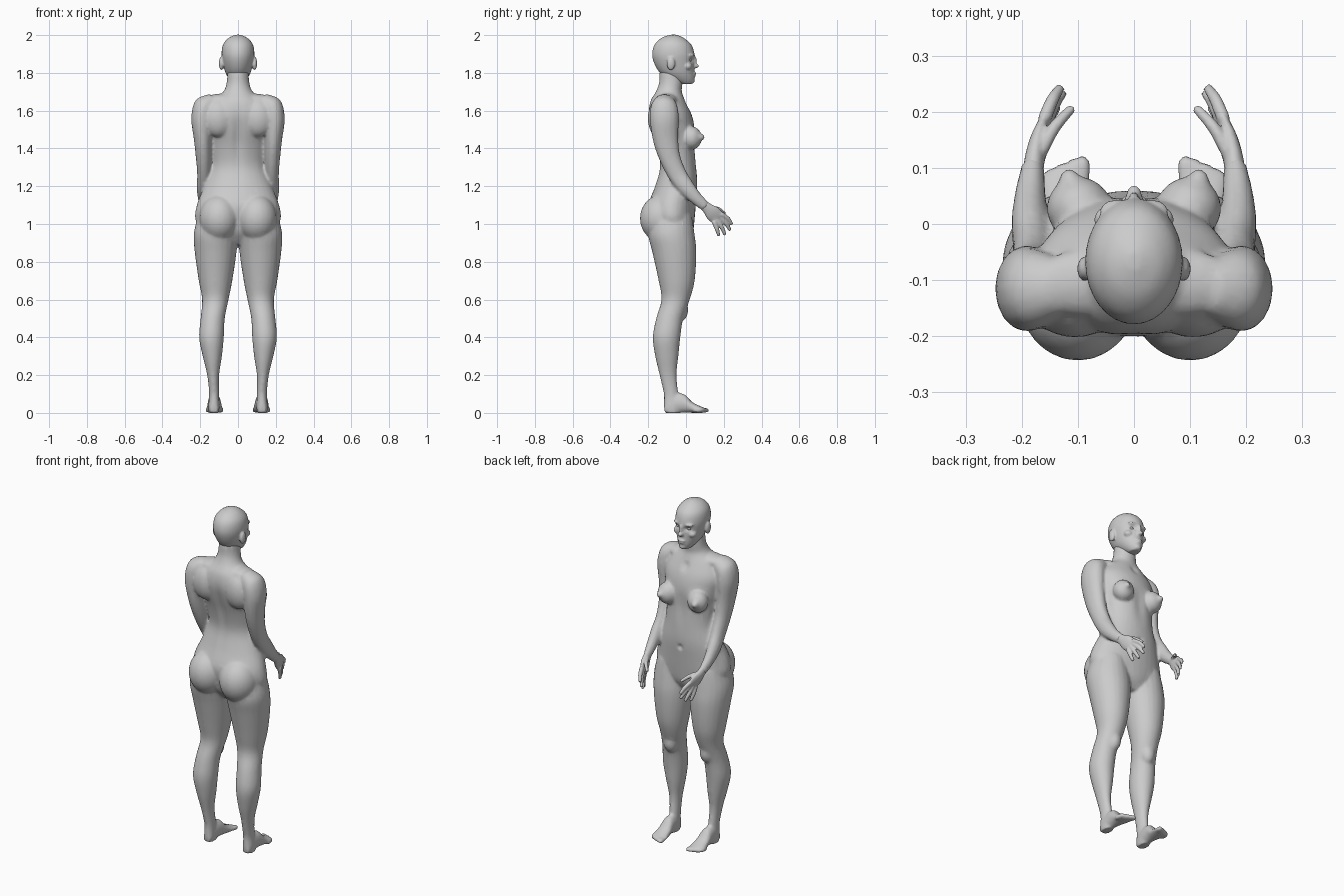
import bpy, bmesh, math
from mathutils import Vector, Matrix

skin = bpy.data.materials.new("plain_grey")
skin.diffuse_color = (0.6, 0.6, 0.6, 1)


def loft(bm, rings, steps=4, n=24):
    """Closed skin through elliptical rings (centre, u, v), eased between them."""
    p = [rings[0]] + rings + [rings[-1]]
    fine = []
    for i in range(1, len(p) - 2):
        for k in range(steps):
            t = k / steps
            w = (-t + 2*t*t - t**3, 2 - 5*t*t + 3*t**3, t + 4*t*t - 3*t**3, t**3 - t*t)
            fine.append([sum((p[i - 1 + j][c] * (w[j] / 2) for j in range(4)), Vector((0, 0, 0)))
                         for c in range(3)])
    fine.append(rings[-1])
    loops = [[bm.verts.new(c + u * math.cos(2*math.pi*a/n) + v * math.sin(2*math.pi*a/n))
              for a in range(n)] for c, u, v in fine]
    for lo, hi in zip(loops, loops[1:]):
        for a in range(n):
            b = (a + 1) % n
            bm.faces.new((lo[a], lo[b], hi[b], hi[a]))
    bm.faces.new(loops[0][::-1])
    bm.faces.new(loops[-1])


def level(z, x0, x1, y0, y1, s=1):
    """Horizontal ring from its bounds."""
    return [Vector((s*(x0 + x1)/2, (y0 + y1)/2, z)),
            Vector(((x1 - x0)/2, 0, 0)), Vector((0, (y1 - y0)/2, 0))]


def limb(bm, pts, s):
    """Tube along (x, y, z, side radius, depth radius)."""
    c = [Vector((s*q[0], q[1], q[2])) for q in pts]
    rings = []
    for i, q in enumerate(pts):
        t = (c[min(i + 1, len(c) - 1)] - c[max(i - 1, 0)]).normalized()
        u = Vector((1, 0, 0))
        u = (u - t * u.dot(t)).normalized()
        rings.append([c[i], u * q[3], t.cross(u) * q[4]])
    loft(bm, rings, n=16)


def blob(bm, c, r):
    bmesh.ops.create_uvsphere(bm, u_segments=24, v_segments=16, radius=1,
                              matrix=Matrix.Translation(c) @ Matrix.Diagonal((*r, 1)))


def finish(name, bm, voxel, smooth, ratio, dents=()):
    """Fuse the pieces into one skin, press in the dents, then lower the density."""
    bmesh.ops.recalc_face_normals(bm, faces=bm.faces)
    me = bpy.data.meshes.new(name)
    bm.to_mesh(me)
    bm.free()
    ob = bpy.data.objects.new(name, me)
    bpy.context.collection.objects.link(ob)
    bpy.context.view_layer.objects.active = ob
    ob.select_set(True)
    m = ob.modifiers.new("fuse", 'REMESH')
    m.mode = 'VOXEL'
    m.voxel_size = voxel
    bpy.ops.object.modifier_apply(modifier=m.name)
    m = ob.modifiers.new("soften", 'SMOOTH')
    m.factor, m.iterations = 0.5, smooth
    bpy.ops.object.modifier_apply(modifier=m.name)
    for c, r, off in dents:
        for v in ob.data.vertices:
            d = sum(((v.co[k] - c[k]) / r[k])**2 for k in range(3))
            if d < 6:
                v.co += Vector(off) * math.exp(-d)
    m = ob.modifiers.new("reduce", 'DECIMATE')
    m.ratio = ratio
    bpy.ops.object.modifier_apply(modifier=m.name)
    ob.data.materials.clear()
    ob.data.materials.append(skin)
    for f in ob.data.polygons:
        f.use_smooth = True
        f.material_index = 0
    ob.select_set(False)


# Torso and neck: height, half width, back, front
body = bmesh.new()
torso = [(.89, .09, -.12, .0), (.95, .17, -.17, .035), (1.02, .225, -.19, .045),
         (1.1, .218, -.2, .052), (1.2, .18, -.165, .06), (1.3, .145, -.14, .056),
         (1.4, .148, -.155, .05), (1.5, .165, -.185, .048), (1.58, .175, -.2, .03),
         (1.65, .135, -.19, -.002), (1.7, .078, -.16, -.022), (1.75, .06, -.142, -.018),
         (1.82, .055, -.14, -.02)]
loft(body, [level(z, -w, w, a, b) for z, w, a, b in torso], n=32)

# Legs: height, inner, outer, back, front
leg = [(1.05, .03, .21, -.18, .03), (.95, .003, .234, -.2, .045), (.85, .008, .229, -.178, .055),
       (.7, .03, .208, -.145, .046), (.6, .05, .19, -.13, .02), (.5, .07, .198, -.158, -.015),
       (.4, .075, .206, -.176, -.03), (.3, .085, .187, -.163, -.04), (.2, .1, .163, -.14, -.05),
       (.1, .1, .153, -.118, -.04), (.04, .098, .157, -.118, -.03), (0, .1, .155, -.112, -.03)]

# Upper limbs: x, y, z, side radius, depth radius
arm = [(.13, -.11, 1.655, .04, .05), (.175, -.115, 1.625, .058, .07), (.192, -.115, 1.56, .056, .077),
       (.187, -.108, 1.45, .047, .068), (.182, -.085, 1.35, .041, .056),
       (.18, -.045, 1.26, .036, .05), (.185, 0, 1.195, .034, .045),
       (.185, .05, 1.14, .028, .035), (.18, .105, 1.09, .02, .027)]

# Foot: y, inner, outer, top
foot = [(-.113, .105, .15, .045), (-.06, .095, .157, .1), (-.01, .09, .16, .1),
        (.03, .083, .165, .06), (.07, .078, .17, .038), (.095, .082, .167, .028)]

for s in (1, -1):
    loft(body, [level(*q, s) for q in leg])
    limb(body, arm, s)
    loft(body, [[Vector((s*(a + b)/2, y, h/2)), Vector(((b - a)/2, 0, 0)), Vector((0, 0, h/2))]
                for y, a, b, h in foot])
    for i in range(5):  # toes
        blob(body, (s*(.09 + i*.018), .1 - i*i*.0025, .014),
             (.013 if i == 0 else .01, .024, .014))
    blob(body, (s*.1, -.13, 1.03), (.106, .114, .125))       # buttock
    blob(body, (s*.098, .028, 1.455), (.058, .056, .062))    # breast
    blob(body, (s*.115, .075, 1.46), (.02, .024, .02))       # breast tip
    blob(body, (s*.105, -.145, 1.56), (.08, .057, .1))       # shoulder blade
    blob(body, (s*.09, -.105, 1.655), (.085, .06, .035))     # shoulder slope
    blob(body, (s*.118, -.03, .545), (.04, .042, .06))       # knee

finish("body", body, .008, 5, .3, [
    ((0, -.19, 1.42), (.025, .06, .16), (0, .014, 0)),       # spine furrow
    ((0, .06, 1.17), (.012, .04, .014), (0, -.012, 0)),      # navel
    ((0, 0, 1.63), (.02, .05, .025), (0, -.01, 0)),          # throat hollow
    ((0, .045, 1.4), (.03, .03, .1), (0, -.008, 0))])        # breastbone

# Head: height, half width, back, front
head = bmesh.new()
skull = [(1.742, .026, -.03, .032), (1.765, .046, -.09, .044), (1.8, .066, -.138, .045),
         (1.85, .08, -.168, .045), (1.9, .087, -.179, .045), (1.95, .079, -.166, .028),
         (1.985, .05, -.13, -.012), (2.002, .012, -.082, -.05)]
loft(head, [level(z, -w, w, a, b) for z, w, a, b in skull], n=32)
blob(head, (0, .045, 1.837), (.015, .025, .013))             # nose tip
blob(head, (0, .041, 1.86), (.01, .017, .035))               # nose bridge
blob(head, (0, .041, 1.797), (.024, .014, .007))             # upper lip
blob(head, (0, .039, 1.785), (.021, .014, .007))             # lower lip
blob(head, (0, .03, 1.757), (.022, .016, .014))              # chin
for s in (1, -1):
    blob(head, (s*.088, -.08, 1.85), (.013, .022, .036))     # ear
    blob(head, (s*.032, .022, 1.893), (.03, .022, .009))     # brow
    blob(head, (s*.045, .008, 1.835), (.026, .024, .02))     # cheekbone
finish("head", head, .005, 3, .35,
       [((s*.033, .035, 1.868), (.018, .04, .012), (0, -.012, 0)) for s in (1, -1)])

# Eyes
for s, side in ((1, "right"), (-1, "left")):
    bm = bmesh.new()
    blob(bm, (s*.033, .018, 1.868), (.014, .012, .009))
    finish(side + "_eye", bm, .003, 1, .6)

# Hands: palm, four fingers and thumb
palm = [(.181, .085, 1.108, .019, .025), (.177, .115, 1.082, .018, .03),
        (.17, .14, 1.058, .017, .041), (.16, .168, 1.032, .012, .04)]
fingers = [((.16, .186, 1.052), (.145, .222, 1.028), (.131, .243, .998)),
           ((.158, .176, 1.04), (.143, .212, 1.002), (.127, .234, .966)),
           ((.161, .163, 1.026), (.152, .188, .985), (.138, .207, .943)),
           ((.166, .148, 1.014), (.163, .163, .975), (.152, .174, .937)),
           ((.168, .125, 1.085), (.142, .172, 1.078), (.11, .207, 1.053))]
for s, side in ((1, "right"), (-1, "left")):
    bm = bmesh.new()
    limb(bm, palm, s)
    for f in fingers:
        limb(bm, [(*f[0], .012, .013), (*f[1], .011, .0115), (*f[2], .008, .008)], s)
    finish(side + "_hand", bm, .004, 2, .4)
